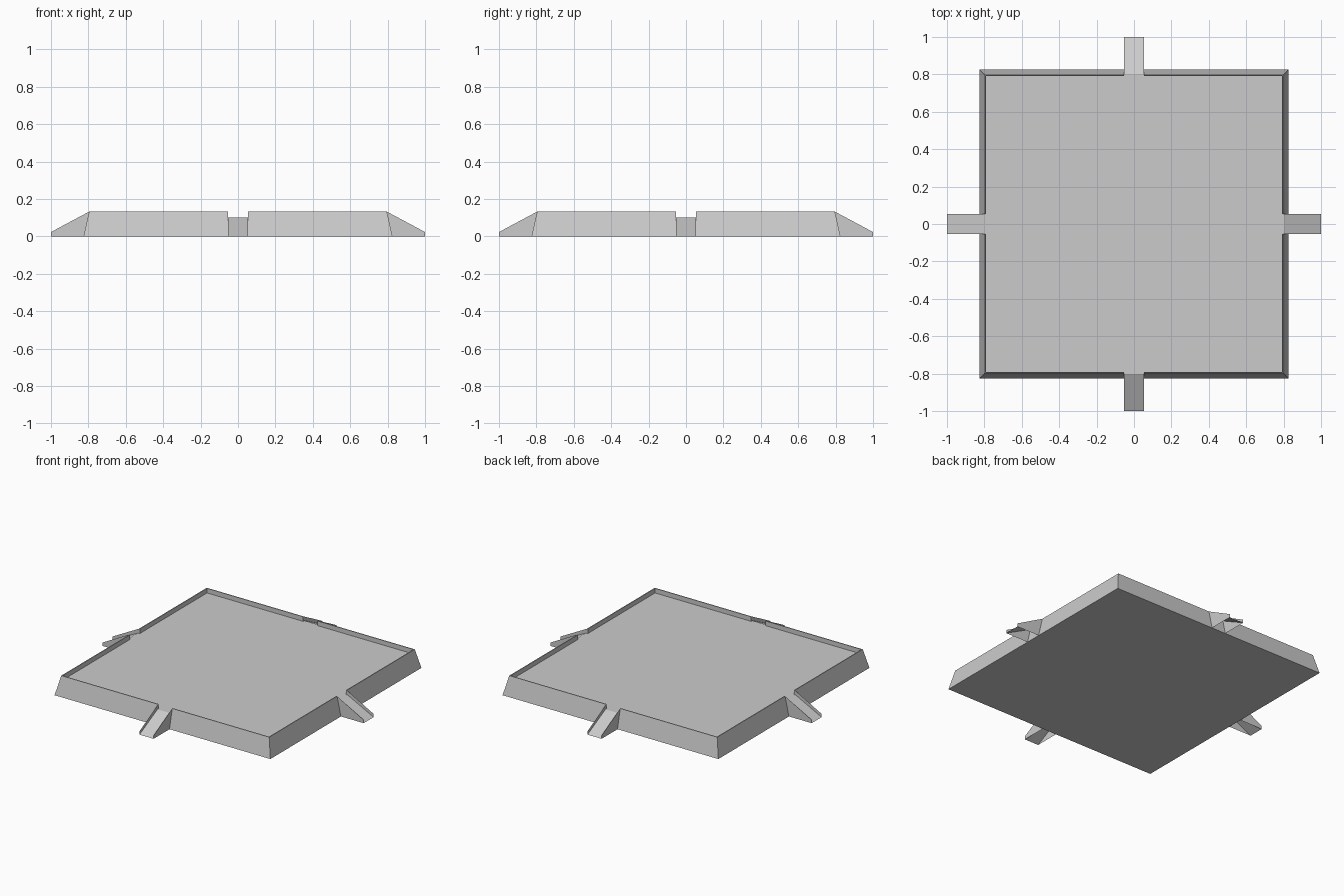
import bpy, bmesh, math
from mathutils import Matrix

if "Cube" in bpy.data.objects:
    bpy.data.objects.remove(bpy.data.objects["Cube"])

BASE, TOP, INNER = 0.826, 0.796, 0.790   # half widths: foot, rim crest, inside of rim
FLOOR, CREST, LIP = 0.10, 0.132, 0.023   # heights: floor, rim, end of ramp walls
GAP = 0.054                              # half width of a ramp
EDGE = BASE + (TOP - BASE) * FLOOR / CREST  # half width of sloped side at floor height


def make(name, verts, faces, turn=0, fix=True):
    bm = bmesh.new()
    vs = [bm.verts.new(v) for v in verts]
    for f in faces:
        bm.faces.new([vs[i] for i in f])
    if fix:
        bmesh.ops.recalc_face_normals(bm, faces=bm.faces)
    bmesh.ops.rotate(bm, verts=bm.verts, matrix=Matrix.Rotation(turn, 3, 'Z'))
    me = bpy.data.meshes.new(name)
    bm.to_mesh(me)
    bm.free()
    ob = bpy.data.objects.new(name, me)
    bpy.context.collection.objects.link(ob)
    return ob


def square(h, z):
    return [(-h, -h, z), (h, -h, z), (h, h, z), (-h, h, z)]


BOX = [(3, 2, 1, 0), (4, 5, 6, 7)] + [(i, (i + 1) % 4, (i + 1) % 4 + 4, i + 4) for i in range(4)]

# Sloped platform up to floor height
make("platform", square(BASE, 0) + square(EDGE, FLOOR), BOX)

for k in range(4):
    turn = k * math.pi / 2

    # Two mitred rim pieces per side, leaving a gap for the ramp
    section = [(EDGE, FLOOR), (TOP, CREST), (INNER, CREST), (INNER, FLOOR)]
    for s in (-1, 1):
        gap_end = [(s * GAP, -r, z) for r, z in section]
        corner = [(s * r, -r, z) for r, z in section]
        make("rim", gap_end + corner, BOX, turn)

        # Thin ramp side wall
        make("ramp_wall",
             [(s * GAP, -BASE, 0), (s * GAP, -1, 0), (s * GAP, -1, LIP),
              (s * GAP, -TOP, CREST), (s * GAP, -EDGE, FLOOR)],
             [(0, 1, 2, 3, 4) if s < 0 else (4, 3, 2, 1, 0)], turn, False)

    # Sloped ramp surface, open underneath
    make("ramp", [(-GAP, -1, 0), (GAP, -1, 0), (GAP, -EDGE, FLOOR), (-GAP, -EDGE, FLOOR)],
         [(0, 1, 2, 3)], turn, False)
